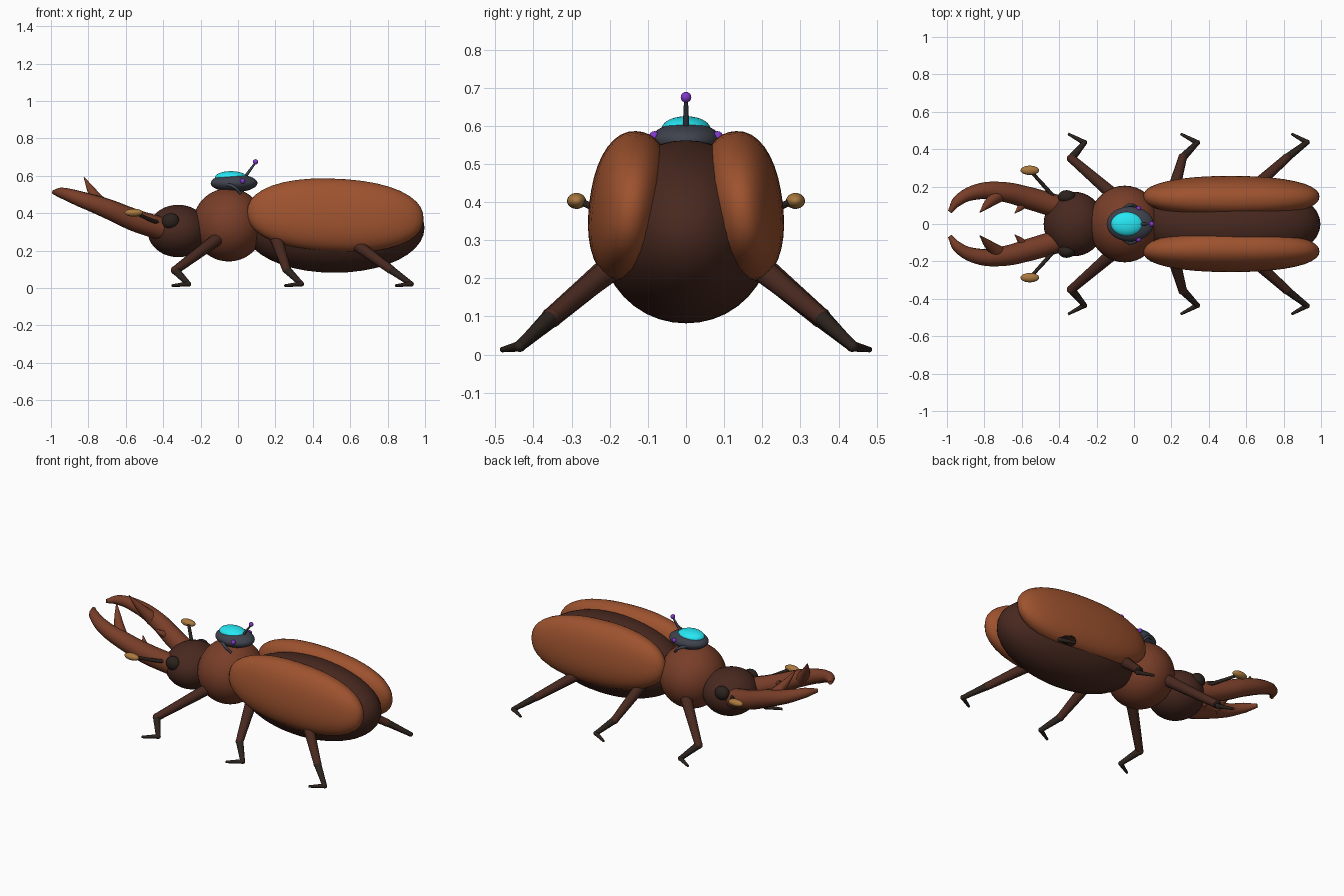
import bpy, bmesh
from math import radians

if "Cube" in bpy.data.objects:
    bpy.data.objects.remove(bpy.data.objects["Cube"])


def material(name, r, g, b):
    m = bpy.data.materials.new(name)
    m.diffuse_color = (r, g, b, 1)
    m.use_nodes = True
    m.node_tree.nodes["Principled BSDF"].inputs["Base Color"].default_value = m.diffuse_color
    return m


SHELL = material("shell", 0.34, 0.085, 0.028)
THORAX = material("thorax_brown", 0.19, 0.048, 0.022)
DARK = material("dark_brown", 0.065, 0.022, 0.014)
BLACK = material("black_brown", 0.025, 0.016, 0.012)
AMBER = material("amber", 0.40, 0.19, 0.05)
METAL = material("dark_metal", 0.05, 0.055, 0.075)
CYAN = material("cyan_glass", 0.02, 0.80, 0.90)
PURPLE = material("purple_light", 0.22, 0.04, 0.60)


def blob(name, loc, radii, mat, n=2.0, rot=(0, 0, 0), seg=40):
    """Ellipsoid; n above 2 makes it slightly boxier."""
    bm = bmesh.new()
    bmesh.ops.create_uvsphere(bm, u_segments=seg, v_segments=seg // 2, radius=1)
    for v in bm.verts:
        k = sum(abs(c) ** n for c in v.co) ** (1 / n)
        v.co = [c / k * r for c, r in zip(v.co, radii)]
    for f in bm.faces:
        f.smooth = True
    me = bpy.data.meshes.new(name)
    bm.to_mesh(me)
    bm.free()
    me.materials.append(mat)
    ob = bpy.data.objects.new(name, me)
    ob.location = loc
    ob.rotation_euler = [radians(a) for a in rot]
    bpy.context.collection.objects.link(ob)
    return ob


def tube(name, pts, mat, s=1, smooth=True):
    """Tapered tube through (x, y, z, radius) points; s flips the side."""
    cu = bpy.data.curves.new(name, 'CURVE')
    cu.dimensions = '3D'
    cu.bevel_depth = 1.0
    cu.bevel_resolution = 4
    cu.resolution_u = 8
    cu.use_fill_caps = True
    sp = cu.splines.new('BEZIER')
    sp.bezier_points.add(len(pts) - 1)
    for bp, (x, y, z, r) in zip(sp.bezier_points, pts):
        bp.co = (x, y * s, z)
        bp.radius = r
        bp.handle_left_type = bp.handle_right_type = 'AUTO' if smooth else 'VECTOR'
    cu.materials.append(mat)
    ob = bpy.data.objects.new(name, cu)
    bpy.context.collection.objects.link(ob)
    bpy.ops.object.select_all(action='DESELECT')
    ob.select_set(True)
    bpy.context.view_layer.objects.active = ob
    bpy.ops.object.convert(target='MESH')
    bpy.ops.object.shade_smooth_by_angle(angle=radians(50))


# Body
blob("abdomen", (0.515, 0, 0.322), (0.482, 0.228, 0.24), DARK, n=2.05)
blob("thorax", (-0.05, 0, 0.338), (0.193, 0.205, 0.196), THORAX)
blob("head", (-0.32, 0, 0.305), (0.163, 0.172, 0.14), DARK)

# Legs: hip, knee, ankle, toe
LEGS = {
    "front": ((-0.08, 0.13, 0.285), (-0.335, 0.35, 0.095), (-0.265, 0.435, 0.022), (-0.352, 0.482, 0.013)),
    "middle": ((0.20, 0.14, 0.28), (0.26, 0.355, 0.10), (0.338, 0.435, 0.022), (0.25, 0.482, 0.013)),
    "rear": ((0.58, 0.14, 0.27), (0.815, 0.352, 0.10), (0.925, 0.437, 0.022), (0.842, 0.482, 0.013)),
}

for side, s in (("left", -1), ("right", 1)):
    # Wing cases, eyes
    blob(f"{side}_wing_case", (0.52, 0.147 * s, 0.388), (0.472, 0.107, 0.197),
         SHELL, n=2.25, rot=(7 * s, 2.5, 0))
    blob(f"{side}_eye", (-0.36, 0.145 * s, 0.358), (0.047, 0.036, 0.043), BLACK, seg=24)

    # Mandible with two teeth
    tube(f"{side}_mandible", [
        (-0.40, 0.09, 0.315, 0.062), (-0.55, 0.135, 0.362, 0.060),
        (-0.70, 0.172, 0.425, 0.053), (-0.84, 0.172, 0.475, 0.042),
        (-0.94, 0.125, 0.508, 0.030), (-0.985, 0.065, 0.512, 0.012)], THORAX, s)
    tube(f"{side}_large_tooth", [
        (-0.72, 0.16, 0.43, 0.042), (-0.78, 0.108, 0.515, 0.024),
        (-0.823, 0.063, 0.592, 0.003)], THORAX, s)
    tube(f"{side}_small_tooth", [
        (-0.58, 0.12, 0.375, 0.026), (-0.61, 0.085, 0.40, 0.016),
        (-0.637, 0.058, 0.43, 0.002)], THORAX, s)

    # Antenna with club
    tube(f"{side}_antenna_stalk", [
        (-0.40, 0.11, 0.345, 0.012), (-0.46, 0.18, 0.362, 0.011),
        (-0.545, 0.275, 0.40, 0.009)], BLACK, s)
    blob(f"{side}_antenna_club", (-0.557, 0.287 * s, 0.403), (0.05, 0.025, 0.021), AMBER, seg=24)

    # Legs
    for pos, (hip, knee, ankle, toe) in LEGS.items():
        tube(f"{side}_{pos}_thigh", [(*hip, 0.036), (*knee, 0.023)], DARK, s, False)
        blob(f"{side}_{pos}_knee", (knee[0], knee[1] * s, knee[2]), (0.024,) * 3, DARK, seg=16)
        tube(f"{side}_{pos}_shin", [(*knee, 0.022), (*ankle, 0.014)], BLACK, s, False)
        blob(f"{side}_{pos}_ankle", (ankle[0], ankle[1] * s, ankle[2]), (0.015,) * 3, BLACK, seg=16)
        tube(f"{side}_{pos}_foot", [(*ankle, 0.014), (*toe, 0.007)], BLACK, s, False)

    # Side lamp and gripping arm of the small saucer
    blob(f"{side}_saucer_lamp", (0.025, 0.083 * s, 0.572), (0.014,) * 3, PURPLE, seg=16)
    tube(f"{side}_saucer_arm", [
        (-0.06, 0.08, 0.555, 0.009), (-0.02, 0.102, 0.54, 0.009),
        (0.015, 0.09, 0.505, 0.007)], METAL, s)

# Small saucer riding on the thorax
blob("saucer_hull", (-0.021, 0, 0.561), (0.125, 0.093, 0.048), METAL)
blob("saucer_dome", (-0.038, 0, 0.592), (0.085, 0.064, 0.033), CYAN)
tube("saucer_aerial", [(0.035, 0, 0.59, 0.009), (0.094, 0, 0.672, 0.005)], METAL, 1, False)
blob("saucer_aerial_tip", (0.094, 0, 0.675), (0.014,) * 3, PURPLE, seg=16)
